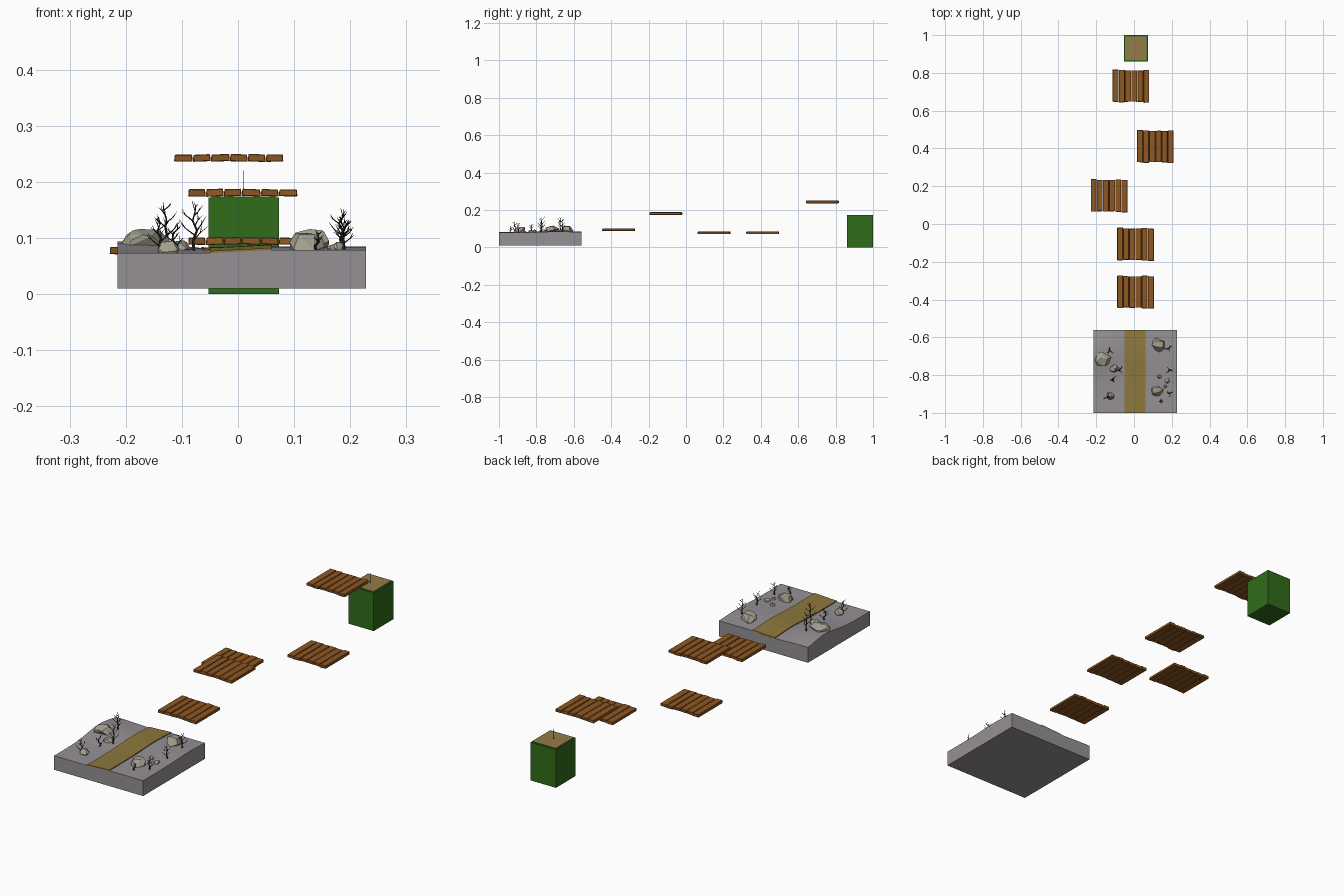
import bpy, bmesh, math, random
from mathutils import Vector, Matrix

if "Cube" in bpy.data.objects:
    bpy.data.objects.remove(bpy.data.objects["Cube"])

random.seed(7)


def mat(name, rgb):
    m = bpy.data.materials.new(name)
    m.diffuse_color = (*rgb, 1)
    m.use_nodes = True
    m.node_tree.nodes["Principled BSDF"].inputs["Base Color"].default_value = m.diffuse_color
    return m


STONE = mat("ground_grey", (0.30, 0.28, 0.30))
PATH = mat("path_ochre", (0.27, 0.19, 0.045))
WOOD = mat("plank_brown", (0.27, 0.095, 0.016))
ROCK = mat("rock_beige", (0.36, 0.35, 0.27))
BARK = mat("bark_dark", (0.025, 0.02, 0.016))
GREEN = mat("goal_green", (0.03, 0.15, 0.01))
TAN = mat("goal_tan", (0.30, 0.20, 0.065))


def finish(bm, name, material):
    bmesh.ops.recalc_face_normals(bm, faces=bm.faces)
    me = bpy.data.meshes.new(name)
    bm.to_mesh(me)
    bm.free()
    me.materials.append(material)
    ob = bpy.data.objects.new(name, me)
    bpy.context.collection.objects.link(ob)
    return ob


def add_box(bm, x0, x1, y0, y1, z0, z1):
    m = Matrix.Translation(((x0 + x1) / 2, (y0 + y1) / 2, (z0 + z1) / 2)) @ \
        Matrix.Diagonal((x1 - x0, y1 - y0, z1 - z0, 1))
    return bmesh.ops.create_cube(bm, size=1, matrix=m)["verts"]


def ground_z(x, y):
    # rolling surface: a hump towards the back, highest on the left
    hump = math.exp(-((y + 0.68) / 0.11) ** 2)
    left = min(1, max(0, (-x - 0.04) / 0.13))
    return 0.073 + 0.006 * min(1, max(0, (x + 0.05) / 0.12)) + hump * (0.006 + 0.015 * left)


def terrain(name, x0, x1, nx, ny, lift, bottom, material):
    # closed slab: gridded wavy top over a grid bottom
    bm = bmesh.new()
    top, low = [], []
    for i in range(nx + 1):
        for j in range(ny + 1):
            x, y = x0 + (x1 - x0) * i / nx, -1 + 0.44 * j / ny
            z = ground_z(x, y)
            top.append(bm.verts.new((x, y, z + lift)))
            low.append(bm.verts.new((x, y, bottom(z))))
    k = lambda i, j: i * (ny + 1) + j
    for i in range(nx):
        for j in range(ny):
            q = (k(i, j), k(i + 1, j), k(i + 1, j + 1), k(i, j + 1))
            bm.faces.new([top[a] for a in q])
            bm.faces.new([low[a] for a in reversed(q)])
    rim = [k(i, 0) for i in range(nx)] + [k(nx, j) for j in range(ny)] + \
          [k(i, ny) for i in range(nx, 0, -1)] + [k(0, j) for j in range(ny, 0, -1)]
    for a, b in zip(rim, rim[1:] + rim[:1]):
        bm.faces.new((low[a], low[b], top[b], top[a]))
    ob = finish(bm, name, material)
    for p in ob.data.polygons:
        p.use_smooth = True
    bpy.context.view_layer.objects.active = ob
    ob.select_set(True)
    bpy.ops.object.shade_smooth_by_angle(angle=math.radians(35))
    ob.select_set(False)


# Start island with a path across it
terrain("ground_block", -0.215, 0.228, 16, 16, 0, lambda z: 0.01, STONE)
terrain("path", -0.05, 0.06, 6, 16, 0.004, lambda z: z - 0.006, PATH)


def rock(x, y, width, height, n):
    # convex hull of jittered points gives a chipped boulder
    bm = bmesh.new()
    for _ in range(26):
        v = Vector([random.gauss(0, 1) for _ in range(3)]).normalized()
        v *= random.uniform(0.92, 1.08)
        bm.verts.new((v.x * width / 2, v.y * width / 2, max(v.z, -0.5) * height))
    hull = bmesh.ops.convex_hull(bm, input=bm.verts)
    bmesh.ops.delete(bm, geom=[g for g in hull["geom_interior"] if isinstance(g, bmesh.types.BMVert)],
                     context='VERTS')
    bmesh.ops.dissolve_limit(bm, angle_limit=math.radians(14), verts=bm.verts, edges=bm.edges)
    ob = finish(bm, f"rock_{n}", ROCK)
    ob.location = (x, y, ground_z(x, y) + height * 0.1)


# Boulders: x, y, width, height
for n, r in enumerate([(-0.165, -0.715, 0.085, 0.023), (-0.105, -0.765, 0.045, 0.014),
                       (-0.125, -0.91, 0.042, 0.022), (0.13, -0.637, 0.075, 0.034),
                       (0.123, -0.88, 0.065, 0.031), (0.177, -0.83, 0.027, 0.013),
                       (0.135, -0.808, 0.022, 0.012), (0.165, -0.86, 0.018, 0.009)]):
    rock(*r, n)


def twig(bm, a, b, r0, r1):
    d = b - a
    m = Matrix.Translation((a + b) / 2) @ d.to_track_quat('Z', 'Y').to_matrix().to_4x4()
    bmesh.ops.create_cone(bm, cap_ends=True, segments=5, radius1=r0, radius2=r1,
                          depth=d.length, matrix=m)


def dead_tree(x, y, height, n):
    bm = bmesh.new()
    pts = [Vector((0, 0, -0.005))]
    for i in range(1, 6):
        pts.append(Vector((random.uniform(-1, 1) * 0.005, random.uniform(-1, 1) * 0.005, height * i / 5)))
    for i in range(5):
        twig(bm, pts[i], pts[i + 1], 0.0030 - 0.0005 * i, 0.0025 - 0.0005 * i)
    turn = random.random() * 6
    for i in range(7):
        # side branches with a forked tip
        t = 1 + i * 0.5
        p = pts[int(t)].lerp(pts[int(t) + 1], t % 1)
        turn += 2.2
        reach = height * (0.36 - 0.03 * i)
        out = Vector((math.cos(turn), math.sin(turn), 0.75))
        q = p + out * reach * 0.6
        twig(bm, p, q, 0.0014, 0.0009)
        for s in (-0.6, 0.5):
            tip = Vector((math.cos(turn + s), math.sin(turn + s), 1.1 + s * 0.5))
            twig(bm, q, q + tip * reach * 0.4, 0.0009, 0.0003)
    ob = finish(bm, f"dead_tree_{n}", BARK)
    ob.location = (x, y, ground_z(x, y))


for n, t in enumerate([(-0.13, -0.67, 0.075), (-0.078, -0.775, 0.088), (-0.112, -0.825, 0.052),
                       (-0.14, -0.915, 0.065), (0.185, -0.66, 0.068), (0.188, -0.77, 0.06),
                       (0.19, -0.9, 0.055), (0.14, -0.935, 0.035)]):
    dead_tree(*t, n)


def platform_mesh():
    # six rough boards side by side, running along y
    bm = bmesh.new()
    edges = [-0.0975, -0.066, -0.034, -0.002, 0.032, 0.064, 0.0975]
    for a, b in zip(edges, edges[1:]):
        j = lambda s: random.uniform(-s, s)
        vs = add_box(bm, a + 0.0007, b - 0.0007, -0.085 + j(0.003), 0.085 + j(0.003),
                     -0.0065 + j(0.0006), 0.006 + j(0.0006))
        tilt = j(0.045)
        for v in vs:
            v.co.z += (v.co.x - (a + b) / 2) * tilt
            v.co.y += j(0.0015)
            v.co.x += 0.0012 if (v.co.z > 0) == (v.co.x < (a + b) / 2) else 0
        es = list({e for v in vs for e in v.link_edges})
        bmesh.ops.bevel(bm, geom=es, offset=0.0012, segments=1, affect='EDGES')
    return finish(bm, "plank_platform_0", WOOD)


# Floating plank platforms
first = platform_mesh()
spots = [(0.008, -0.36, 0.095), (0.008, -0.107, 0.181), (-0.132, 0.15, 0.078),
         (0.113, 0.41, 0.078), (-0.016, 0.73, 0.243)]
for n, p in enumerate(spots):
    ob = first
    if n:
        ob = bpy.data.objects.new(f"plank_platform_{n}", first.data)
        bpy.context.collection.objects.link(ob)
    ob.location = p
    if n > 2:
        ob.rotation_euler.z = math.pi

# Goal block with an inset top and a hair-thin marker above it
bm = bmesh.new()
add_box(bm, -0.053, 0.073, 0.86, 1.0, 0, 0.172)
finish(bm, "goal_block", GREEN)
bm = bmesh.new()
add_box(bm, -0.047, 0.067, 0.867, 0.993, 0.165, 0.174)
finish(bm, "goal_top", TAN)
bm = bmesh.new()
twig(bm, Vector((0.01, 0.925, 0.174)), Vector((0.01, 0.925, 0.22)), 0.0004, 0.0004)
finish(bm, "goal_marker", BARK)
